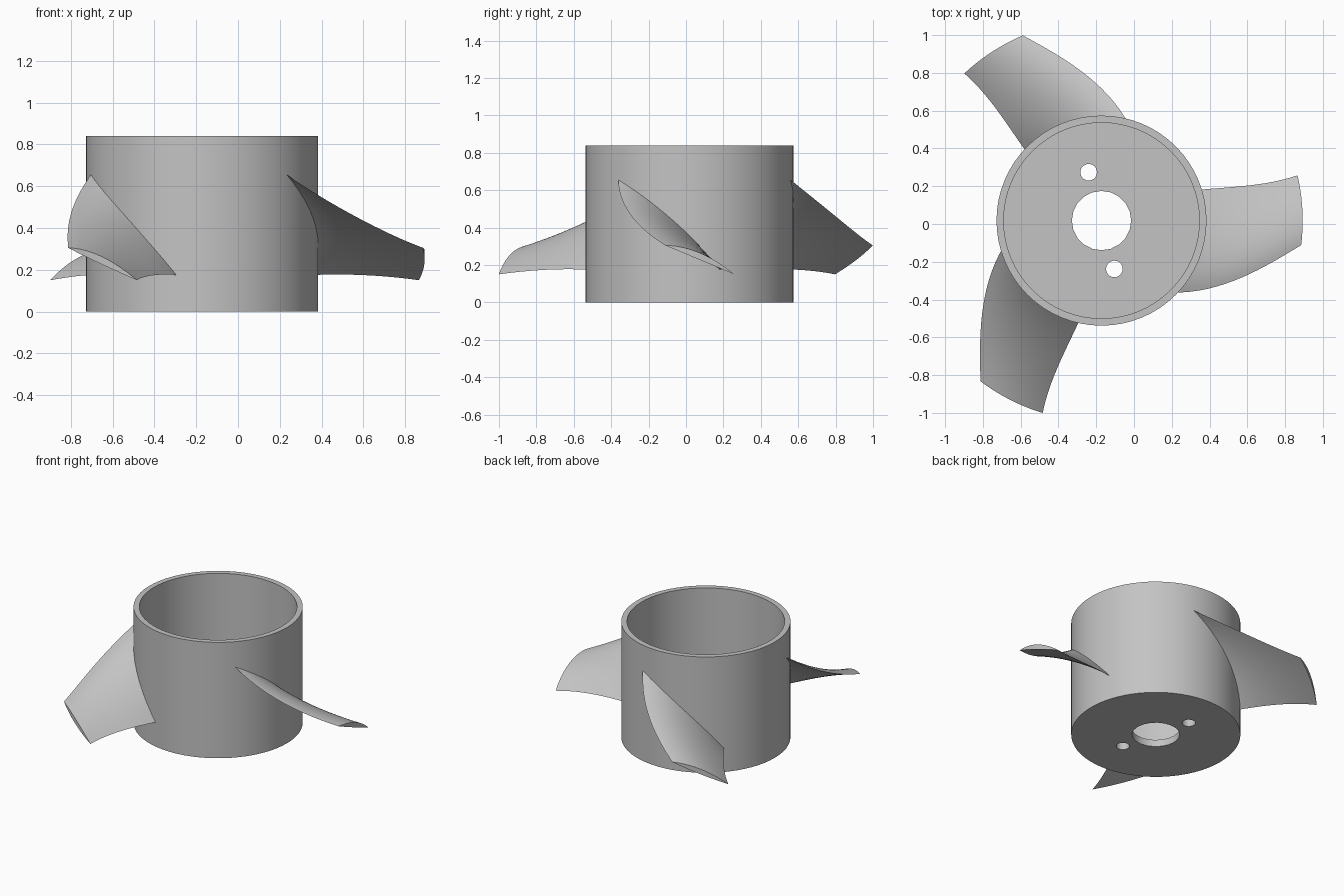
import bpy, bmesh, math

cube = bpy.data.objects.get("Cube")
if cube:
    bpy.data.objects.remove(cube, do_unlink=True)

CX, CY = -0.172, 0.018          # hub axis
R, WALL, HEIGHT, FLOOR = 0.556, 0.038, 0.84, 0.05
TIP = 1.065

grey = bpy.data.materials.new("plain grey")
grey.use_nodes = True
grey.diffuse_color = (0.55, 0.55, 0.55, 1)
grey.node_tree.nodes["Principled BSDF"].inputs["Base Color"].default_value = (0.55, 0.55, 0.55, 1)


def smooth(obj, degrees):
    bpy.ops.object.select_all(action='DESELECT')
    obj.select_set(True)
    bpy.context.view_layer.objects.active = obj
    bpy.ops.object.shade_smooth_by_angle(angle=math.radians(degrees))


def cylinder(name, x, y, radius, z0, z1, sides):
    bpy.ops.mesh.primitive_cylinder_add(vertices=sides, radius=radius, depth=z1 - z0,
                                        location=(CX + x, CY + y, (z0 + z1) / 2))
    obj = bpy.context.object
    obj.name = name
    return obj


# Hub: a cup with a shaft hole and two bolt holes in its floor
hub = cylinder("hub", 0, 0, R, 0, HEIGHT, 64)
hub.data.materials.append(grey)
cutters = [cylinder("cavity_cutter", 0, 0, R - WALL, FLOOR, HEIGHT + 0.1, 64),
           cylinder("shaft_hole_cutter", 0, 0, 0.157, -0.1, 0.2, 20)]
for s in (1, -1):
    cutters.append(cylinder("bolt_hole_cutter", -0.068 * s, 0.256 * s, 0.044, -0.1, 0.2, 20))
for c in cutters:
    c.hide_render = True
    bpy.context.view_layer.objects.active = hub
    mod = hub.modifiers.new("cut", 'BOOLEAN')
    mod.operation, mod.solver, mod.object = 'DIFFERENCE', 'EXACT', c
    bpy.ops.object.modifier_apply(modifier=mod.name)
    bpy.data.objects.remove(c, do_unlink=True)
smooth(hub, 30)


def quad(t, a, b, c):
    return a + b * t + c * t * t


def blade_point(t, s, upper):
    """t runs root to tip, s runs from leading to trailing edge."""
    radius = R + t * (TIP - R)
    lead = quad(t, -43.2, 50.9, -14.7)
    trail = quad(t, 17.2, -11.2, 7.0)
    z_lead = quad(t, 0.655, -0.494, 0.144)
    z_trail = quad(t, 0.175, 0.02, -0.045)
    angle = math.radians(lead + s * (trail - lead))
    z = z_lead + s * (z_trail - z_lead)
    if upper:
        z += 4 * s * (1 - s) * (0.055 - 0.018 * t)
    return radius * math.cos(angle), radius * math.sin(angle), z


# Blades: flat-bottomed twisted sections lofted from inside the wall to the tip
SPAN, CHORD = 16, 16
bm = bmesh.new()
rings = []
for i in range(SPAN + 1):
    t = -0.04 + 1.04 * i / SPAN
    steps = [(j / CHORD, True) for j in range(CHORD + 1)]
    steps += [(j / CHORD, False) for j in range(CHORD - 1, 0, -1)]
    rings.append([bm.verts.new(blade_point(t, s, up)) for s, up in steps])
n = len(rings[0])
for a, b in zip(rings, rings[1:]):
    for k in range(n):
        bm.faces.new((a[k], a[(k + 1) % n], b[(k + 1) % n], b[k]))
# close root and tip with strips across the section
for ring in (rings[0], rings[-1]):
    for k in range(CHORD):
        corners = [ring[k], ring[k + 1], ring[(n - k - 1) % n], ring[(n - k) % n]]
        bm.faces.new(list(dict.fromkeys(corners)))
bmesh.ops.recalc_face_normals(bm, faces=bm.faces)
mesh = bpy.data.meshes.new("blade")
bm.to_mesh(mesh)
bm.free()
mesh.materials.append(grey)

for i, side in enumerate(("left", "back_right", "front_right")):
    blade = bpy.data.objects.new(side + "_blade", mesh)
    bpy.context.collection.objects.link(blade)
    blade.location = (CX, CY, 0)
    blade.rotation_euler.z = math.radians(120 * i)
    if i == 0:
        smooth(blade, 35)
